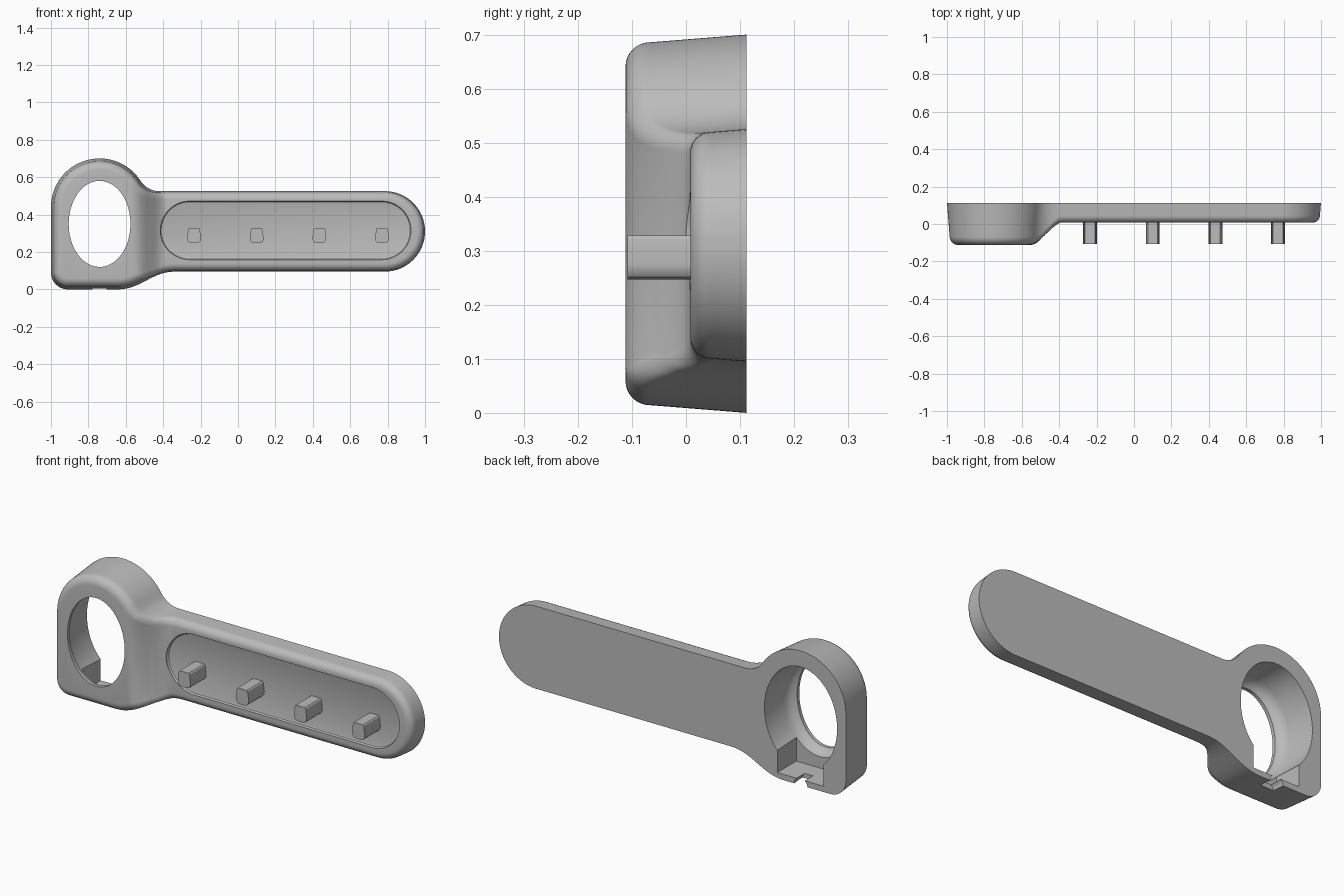
import bpy, bmesh
from math import sin, cos, pi, sqrt, radians
from mathutils import Vector

cube = bpy.data.objects.get("Cube")
if cube:
    bpy.data.objects.remove(cube, do_unlink=True)

grey = bpy.data.materials.new("plain_grey")
grey.use_nodes = True
GREY = (0.5, 0.5, 0.5, 1)
grey.diffuse_color = GREY
grey.node_tree.nodes["Principled BSDF"].inputs["Base Color"].default_value = GREY


def loft(name, rings):
    """Join equal rings of points with side quads, and cap both ends in strips."""
    bm = bmesh.new()
    loops = [[bm.verts.new(p) for p in ring] for ring in rings]
    n = len(loops[0])
    for a, b in zip(loops, loops[1:]):
        for i in range(n):
            j = (i + 1) % n
            bm.faces.new((a[i], a[j], b[j], b[i]))
    for ring in (loops[0], loops[-1]):
        for i in range(n // 2 - 1):
            bm.faces.new((ring[i], ring[i + 1], ring[n - 2 - i], ring[n - 1 - i]))
    bmesh.ops.recalc_face_normals(bm, faces=bm.faces)
    mesh = bpy.data.meshes.new(name)
    bm.to_mesh(mesh)
    bm.free()
    mesh.materials.append(grey)
    obj = bpy.data.objects.new(name, mesh)
    bpy.context.collection.objects.link(obj)
    return obj


def activate(obj):
    bpy.ops.object.select_all(action='DESELECT')
    obj.select_set(True)
    bpy.context.view_layer.objects.active = obj


def cut(obj, cutter):
    activate(obj)
    mod = obj.modifiers.new("cut", 'BOOLEAN')
    mod.operation = 'DIFFERENCE'
    mod.solver = 'EXACT'
    mod.object = cutter
    bpy.ops.object.modifier_apply(modifier=mod.name)
    bpy.data.objects.remove(cutter, do_unlink=True)


def ellipse(cx, cz, rx, rz, y, n=96):
    return [(cx + rx * cos(2 * pi * (i + .5) / n), y,
             cz + rz * sin(2 * pi * (i + .5) / n)) for i in range(n)]


def stadium(x0, x1, cz, r, y, n=32):
    pts = []
    for cx, start in ((x1, -pi / 2), (x0, pi / 2)):
        for i in range(n + 1):
            a = start + pi * i / n
            pts.append((cx + r * cos(a), y, cz + r * sin(a)))
    return pts


# Outline: arched head on the left, round-ended arm on the right
BACK, HEAD_X, ARM_END = .112, -.74, .785


def ease(x, a, b):
    t = min(1, max(0, (x - a) / (b - a)))
    return t * t * t * (t * (6 * t - 15) + 10)


def arm_half(x):
    return sqrt(max(0, .215 ** 2 - max(0, x - ARM_END) ** 2))


def top_z(x):
    if x < -.521:
        return .44 + sqrt(max(0, .26 ** 2 - (x - HEAD_X) ** 2))
    if x < -.42:
        return .645 - sqrt(.12 ** 2 - (x + .42) ** 2)
    return .31 + arm_half(x)


def bottom_z(x):
    if x < -.91:
        return .09 - sqrt(max(0, .09 ** 2 - (x + .91) ** 2))
    if x < -.3:
        return .095 * ease(x, -.66, -.32)
    return .31 - arm_half(x)


def front_y(x):
    return -.112 + .12 * ease(x, -.535, -.375)


xs = [HEAD_X - .26 * cos(pi / 2 * i / 24) for i in range(24)]
xs += [HEAD_X + .44 * i / 48 for i in range(48)]
xs += [-.3 + (ARM_END + .3) * i / 12 for i in range(12)]
xs += [ARM_END + .215 * sin(radians(86) * i / 24) for i in range(25)]
outline = [Vector((x, top_z(x))) for x in xs]
outline += [Vector((x, bottom_z(x))) for x in reversed(xs)]

# Outward direction at each outline point
normals = []
for i, p in enumerate(outline):
    a = (p - outline[i - 1]).normalized()
    b = (outline[(i + 1) % len(outline)] - p).normalized()
    d = (a + b).normalized()
    normals.append(Vector((-d.y, d.x)))


def body_ring(angle):
    """Ring on the rounded front edge; None gives the flat back."""
    ring = []
    for p, nrm in zip(outline, normals):
        r = .045 if p.x < -.45 else .038
        f = front_y(p.x)
        inset, y = 0, BACK
        if angle is not None:
            inset = .08 * (BACK - f - r) + r * (1 - cos(angle))
            y = f + r * (1 - sin(angle))
        q = p - nrm * inset
        ring.append((q.x, y, q.y))
    return ring


body = loft("body", [body_ring(None)] + [body_ring(pi / 2 * k / 8) for k in range(9)])

# Oval opening, wider behind a rounded front lip
steps = ((.13, .21, .267), (-.04, .205, .262), (-.065, .198, .256),
         (-.083, .186, .246), (-.094, .165, .23), (-.13, .165, .23))
cut(body, loft("opening_cutter", [ellipse(HEAD_X, .35, rx, rz, y) for y, rx, rz in steps]))

# Square pocket under the opening and a small cable notch in its floor
pocket = [(-.87, .03), (-.605, .03), (-.605, .3), (-.87, .3)]
cut(body, loft("pocket_cutter", [[(x, y, z) for x, z in pocket] for y in (-.045, .13)]))
cut(body, loft("notch_cutter", [ellipse(HEAD_X, 0, .038, .038, y, 32) for y in (.045, .13)]))

# Shallow recessed panel with a softened rim
rim = ((-.05, .157), (.012, .157), (.018, .153), (.021, .144))
cut(body, loft("panel_cutter", [stadium(-.258, .768, .315, r, y) for y, r in rim]))
activate(body)
bpy.ops.object.shade_smooth_by_angle(angle=radians(32))

# Row of four flat-topped pegs
half = [(.026, .328), (.031, .322), (.037, .275), (.034, .26), (.027, .251), (.014, .247)]
profile = half + [(-x, z) for x, z in reversed(half)]
for k in range(4):
    cx = -.235 + .335 * k
    peg = loft(f"peg_{k + 1}", [[(cx + x, y, z) for x, z in profile] for y in (-.108, .04)])
    activate(peg)
    bpy.ops.object.shade_smooth_by_angle(angle=radians(32))
